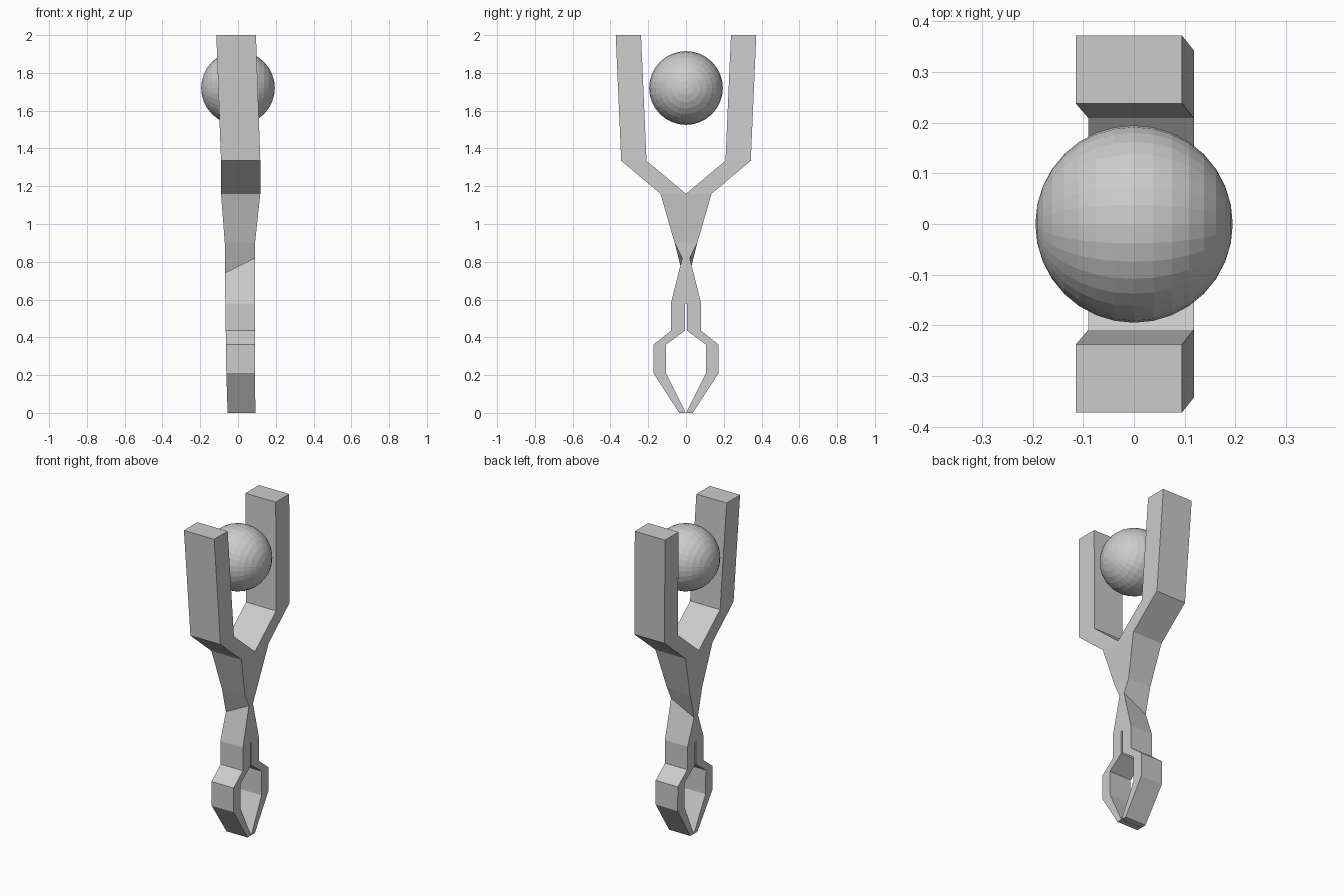
import bpy, bmesh, math

if "Cube" in bpy.data.objects:
    bpy.data.objects.remove(bpy.data.objects["Cube"])


def half_strip(name, stations):
    """Loft a four-sided strip through stations and mirror it in y.
    Station: outer y, outer z, inner y, inner z, left x, right x, z tilt."""
    bm = bmesh.new()
    rings = []
    for yo, zo, yi, zi, xa, xb, tilt in stations:
        pts = [(xa, yo, zo - tilt), (xb, yo, zo + tilt),
               (xb, yi, zi + tilt), (xa, yi, zi - tilt)]
        rings.append([bm.verts.new(p) for p in pts])
    for a, b in zip(rings, rings[1:]):
        for i in range(4):
            j = (i + 1) % 4
            # Leave the centre plane open so both halves weld together
            if all(abs(v.co.y) < 1e-6 for v in (a[i], a[j], b[i], b[j])):
                continue
            bm.faces.new((a[i], a[j], b[j], b[i]))
    bm.faces.new(rings[0])
    bm.faces.new(rings[-1][::-1])
    bmesh.ops.recalc_face_normals(bm, faces=bm.faces[:])
    mesh = bpy.data.meshes.new(name)
    bm.to_mesh(mesh)
    bm.free()
    ob = bpy.data.objects.new(name, mesh)
    bpy.context.collection.objects.link(ob)
    mod = ob.modifiers.new("mirror", 'MIRROR')
    mod.use_axis = (False, True, False)
    mod.merge_threshold = 0.0005
    return ob


# Two-pronged fork with a pinched, slanted waist
half_strip("forked_handle", [
    (0.372, 2.00, 0.238, 2.00, -0.115, 0.095, 0),
    (0.343, 1.335, 0.209, 1.335, -0.09, 0.118, 0),
    (0.135, 1.16, 0.0, 1.16, -0.09, 0.118, 0),
    (0.060, 0.90, 0.0, 0.90, -0.07, 0.09, 0),
    (0.020, 0.78, 0.0, 0.78, -0.07, 0.09, 0.04),
    (0.080, 0.58, 0.0, 0.58, -0.067, 0.09, 0),
])

# Pair of angular pincers below the handle
half_strip("pincers", [
    (0.080, 0.58, 0.006, 0.58, -0.067, 0.09, 0),
    (0.080, 0.435, 0.006, 0.435, -0.065, 0.09, 0),
    (0.172, 0.362, 0.105, 0.362, -0.064, 0.09, 0),
    (0.172, 0.21, 0.105, 0.21, -0.062, 0.09, 0),
    (0.036, 0.0, 0.001, 0.0, -0.055, 0.092, 0),
])

# Floating orb between the prongs, poles along x
bpy.ops.mesh.primitive_uv_sphere_add(segments=32, ring_count=16, radius=0.195,
                                     location=(0, 0, 1.72),
                                     rotation=(0, math.pi / 2, 0))
bpy.context.object.name = "orb"
